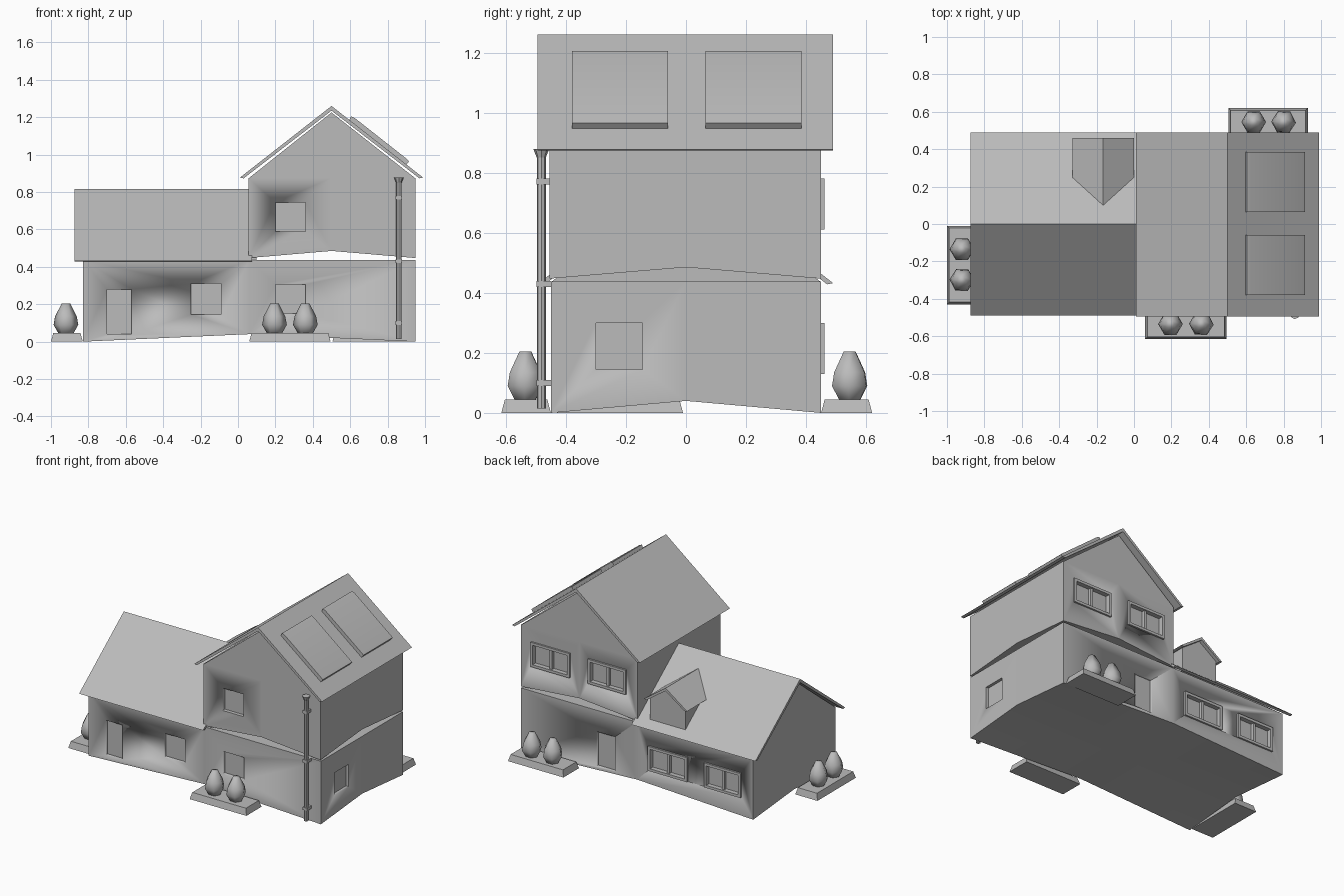
import bpy, bmesh, math
from mathutils import Matrix, Vector

cube = bpy.data.objects.get("Cube")
if cube:
    bpy.data.objects.remove(cube, do_unlink=True)

GREY = (0.5, 0.5, 0.5, 1)
grey = bpy.data.materials.new("plain_grey")
grey.use_nodes = True
grey.diffuse_color = GREY
grey.node_tree.nodes["Principled BSDF"].inputs["Base Color"].default_value = GREY


def finish(name, bm, angle=30):
    bmesh.ops.recalc_face_normals(bm, faces=bm.faces)
    mesh = bpy.data.meshes.new(name)
    bm.to_mesh(mesh)
    bm.free()
    mesh.materials.append(grey)
    obj = bpy.data.objects.new(name, mesh)
    bpy.context.collection.objects.link(obj)
    bpy.ops.object.select_all(action='DESELECT')
    obj.select_set(True)
    bpy.context.view_layer.objects.active = obj
    bpy.ops.object.shade_smooth_by_angle(angle=math.radians(angle))
    return obj


def add_box(bm, x0, x1, y0, y1, z0, z1):
    centre = Vector((x0 + x1, y0 + y1, z0 + z1)) / 2
    size = Matrix.Diagonal((x1 - x0, y1 - y0, z1 - z0, 1))
    return bmesh.ops.create_cube(bm, size=1, matrix=Matrix.Translation(centre) @ size)["verts"]


def prism(name, profile, axis, lo, hi):
    """Extrude a profile of (across, z) points along x or y."""
    bm = bmesh.new()
    place = (lambda a, z: (lo, a, z)) if axis == 'x' else (lambda a, z: (a, lo, z))
    face = bm.faces.new([bm.verts.new(place(a, z)) for a, z in profile])
    step = Vector((hi - lo, 0, 0) if axis == 'x' else (0, hi - lo, 0))
    new = bmesh.ops.extrude_face_region(bm, geom=[face], use_keep_orig=True)["geom"]
    bmesh.ops.translate(bm, vec=step, verts=[v for v in new if isinstance(v, bmesh.types.BMVert)])
    return finish(name, bm)


def gable_roof(name, mid, half, eave, ridge, axis, lo, hi, thick=0.025):
    """Thin folded sheet with its ridge along the axis."""
    return prism(name, [(mid - half, eave), (mid, ridge), (mid + half, eave),
                        (mid + half - 0.02, eave - 0.004), (mid, ridge - thick),
                        (mid - half + 0.02, eave - 0.004)], axis, lo, hi)


def storey(name, x0, x1, y0, y1, z0, z1, mid_x, lift):
    """Box whose underside rises towards the middle of every side."""
    bm = bmesh.new()
    ring = [(x0, y0), (mid_x, y0), (x1, y0), (x1, 0), (x1, y1), (mid_x, y1), (x0, y1), (x0, 0)]
    low = [bm.verts.new((x, y, z0 + lift * (i % 2))) for i, (x, y) in enumerate(ring)]
    top = [bm.verts.new((x, y, z1)) for x, y in ring]
    hub = bm.verts.new((mid_x, 0, z0 + lift))
    for i in range(8):
        j = (i + 1) % 8
        bm.faces.new((low[i], low[j], top[j], top[i]))
        bm.faces.new((low[j], low[i], hub))
    bm.faces.new(top)
    return finish(name, bm)


def cut(target, boxes):
    """Carve shallow openings and remove the helper."""
    bm = bmesh.new()
    for box in boxes:
        add_box(bm, *box)
    cutter = finish("cutter", bm)
    cutter.hide_render = True
    mod = target.modifiers.new("openings", 'BOOLEAN')
    mod.operation = 'DIFFERENCE'
    mod.solver = 'EXACT'
    mod.object = cutter
    bpy.context.view_layer.objects.active = target
    bpy.ops.object.modifier_apply(modifier=mod.name)
    bpy.data.objects.remove(cutter, do_unlink=True)


# Storeys
FRONT, BACK, RIGHT, LEFT = -0.45, 0.45, 0.95, -0.83
ground = storey("ground_floor_walls", LEFT, RIGHT, FRONT, BACK, 0, 0.437, 0.06, 0.04)
upper = storey("upper_floor_walls", 0.055, RIGHT, FRONT - 0.005, BACK, 0.447, 0.875, 0.5, 0.038)

# Window and door openings
back_windows = {"lower": [(-0.74, -0.46, 0.13), (-0.33, -0.03, 0.13)],
                "upper": [(0.14, 0.43, 0.61), (0.57, 0.87, 0.61)]}
H = 0.17
DEEP = 0.02


def back_cut(x0, x1, z0):
    return (x0, x1, BACK - DEEP, BACK + 0.1, z0, z0 + H)


cut(ground, [(-0.25, -0.09, FRONT - 0.1, FRONT + DEEP, 0.145, 0.31),
             (0.2, 0.36, FRONT - 0.1, FRONT + DEEP, 0.15, 0.305),
             (-0.7, -0.57, FRONT - 0.1, FRONT + DEEP, 0.04, 0.28),
             (0.23, 0.37, BACK - DEEP, BACK + 0.1, 0.05, 0.29),
             (RIGHT - DEEP, RIGHT + 0.1, -0.3, -0.145, 0.145, 0.3)]
    + [back_cut(*w) for w in back_windows["lower"]])
cut(upper, [(0.2, 0.36, FRONT - 0.1, FRONT + DEEP, 0.59, 0.745)]
    + [back_cut(*w) for w in back_windows["upper"]])

# Back window frames with centre mullion and two sashes
for level, windows in back_windows.items():
    for n, (x0, x1, z0) in enumerate(windows):
        bm = bmesh.new()
        z1, t, mid = z0 + H, 0.018, (x0 + x1) / 2
        y0, y1 = BACK - DEEP, BACK + 0.012
        for a, b in ((x0, x0 + t), (x1 - t, x1)):
            add_box(bm, a, b, y0, y1, z0, z1)
        for a, b in ((z0, z0 + t), (z1 - t, z1)):
            add_box(bm, x0 + t, x1 - t, y0, y1, a, b)
        add_box(bm, mid - t / 2, mid + t / 2, y0, BACK, z0 + t, z1 - t)
        finish(f"{level}_back_window_frame_{n + 1}", bm)

# Gable walls and roofs
prism("low_gable_wall", [(FRONT, 0.435), (BACK, 0.435), (0, 0.79)], 'x', LEFT, 0.1)
prism("tall_gable_wall", [(0.055, 0.872), (RIGHT, 0.872), (0.5, 1.225)], 'y', FRONT - 0.005, BACK)
gable_roof("low_roof", 0, 0.49, 0.432, 0.815, 'x', -0.875, 0.075)
gable_roof("tall_roof", 0.5, 0.49, 0.877, 1.26, 'y', -0.495, 0.49)

# Dormer on the back slope of the low roof
prism("dormer_walls", [(-0.3, 0.46), (-0.03, 0.46), (-0.03, 0.63), (-0.165, 0.72), (-0.3, 0.63)],
      'y', 0.15, 0.435)
gable_roof("dormer_roof", -0.165, 0.165, 0.62, 0.737, 'y', 0.1, 0.46, 0.02)

# Raised roof panels on the right slope
for name, y0, y1 in (("front_roof_panel", -0.38, -0.06), ("back_roof_panel", 0.065, 0.385)):
    prism(name, [(0.595, 1.185), (0.9, 0.945), (0.915, 0.965), (0.905, 0.975),
                 (0.625, 1.195), (0.605, 1.205)], 'y', y0, y1)

# Drainpipe with hopper and brackets
bm = bmesh.new()


def add_tube(r1, r2, z0, z1):
    bmesh.ops.create_cone(bm, cap_ends=True, segments=8, radius1=r1, radius2=r2, depth=z1 - z0,
                          matrix=Matrix.Translation((0.86, -0.482, (z0 + z1) / 2)))


add_tube(0.015, 0.015, 0.015, 0.85)
add_tube(0.015, 0.026, 0.85, 0.878)
for z in (0.1, 0.43, 0.77):
    add_box(bm, 0.843, 0.877, -0.498, FRONT, z - 0.01, z + 0.01)
finish("drainpipe", bm)


# Planters with two bushes each
def planter(name, x0, x1, y0, y1, bushes):
    bm = bmesh.new()
    for v in add_box(bm, x0, x1, y0, y1, 0, 0.045):
        if v.co.z > 0.02:
            v.co.x += 0.012 if v.co.x < (x0 + x1) / 2 else -0.012
            v.co.y += 0.012 if v.co.y < (y0 + y1) / 2 else -0.012
    finish(name + "_planter", bm)
    for n, (bx, by) in enumerate(bushes):
        bm = bmesh.new()
        rings = []
        for radius, z in ((0.035, 0.035), (0.066, 0.09), (0.058, 0.135), (0.022, 0.205)):
            rings.append([bm.verts.new((bx + radius * math.cos(k * math.pi / 3 + n),
                                        by + radius * math.sin(k * math.pi / 3 + n), z))
                          for k in range(6)])
        for a, b in zip(rings, rings[1:]):
            for k in range(6):
                m = (k + 1) % 6
                bm.faces.new((a[k], a[m], b[m], b[k]))
        bm.faces.new(rings[0])
        bm.faces.new(rings[-1])
        finish(f"{name}_bush_{n + 1}", bm, 75)


planter("front", 0.06, 0.495, -0.615, FRONT, [(0.195, -0.535), (0.36, -0.535)])
planter("back", 0.505, 0.93, BACK, 0.62, [(0.64, 0.545), (0.8, 0.545)])
planter("left", -1.0, LEFT, -0.43, -0.01, [(-0.92, -0.135), (-0.92, -0.3)])
